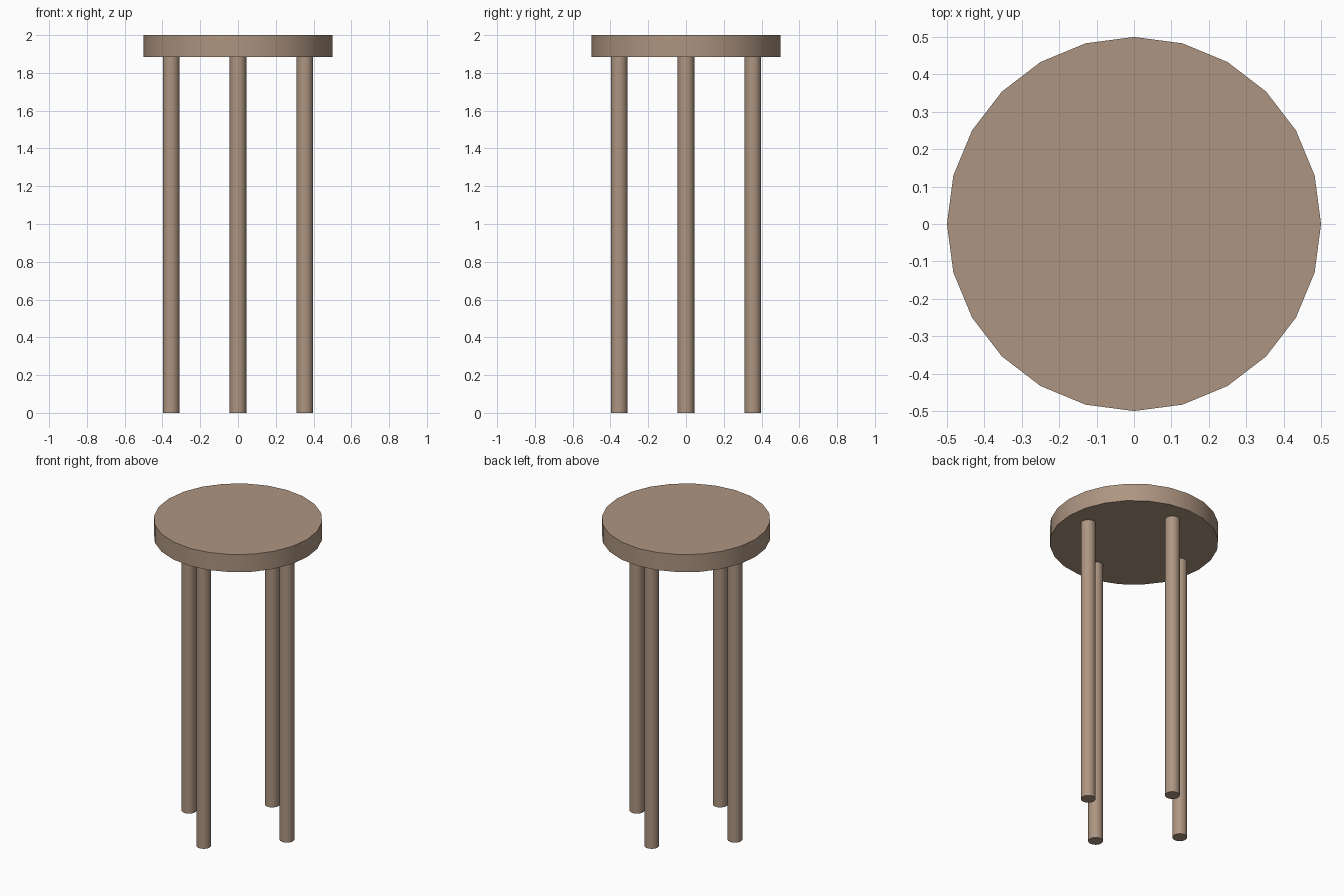
import bpy
import math

if "Cube" in bpy.data.objects:
    bpy.data.objects.remove(bpy.data.objects["Cube"])

SEAT_RADIUS, SEAT_BOTTOM, TOP = 0.5, 1.885, 2.0
LEG_RADIUS, LEG_OFFSET = 0.044, 0.354

wood = bpy.data.materials.new("wood")
wood.diffuse_color = (0.42, 0.30, 0.22, 1.0)
wood.use_nodes = True
wood.node_tree.nodes["Principled BSDF"].inputs["Base Color"].default_value = wood.diffuse_color


def cylinder(name, radius, x, y, z0, z1):
    bpy.ops.mesh.primitive_cylinder_add(
        vertices=24, radius=radius, depth=z1 - z0, location=(x, y, (z0 + z1) / 2))
    obj = bpy.context.object
    obj.name = name
    obj.data.materials.append(wood)
    bpy.ops.object.shade_smooth_by_angle(angle=math.radians(30))
    return obj


# Round seat
cylinder("seat", SEAT_RADIUS, 0, 0, SEAT_BOTTOM, TOP)

# Four straight legs, meeting the underside of the seat
for name, dx, dy in (("front_leg", 0, -1), ("right_leg", 1, 0),
                     ("back_leg", 0, 1), ("left_leg", -1, 0)):
    cylinder(name, LEG_RADIUS, dx * LEG_OFFSET, dy * LEG_OFFSET, 0, SEAT_BOTTOM)
